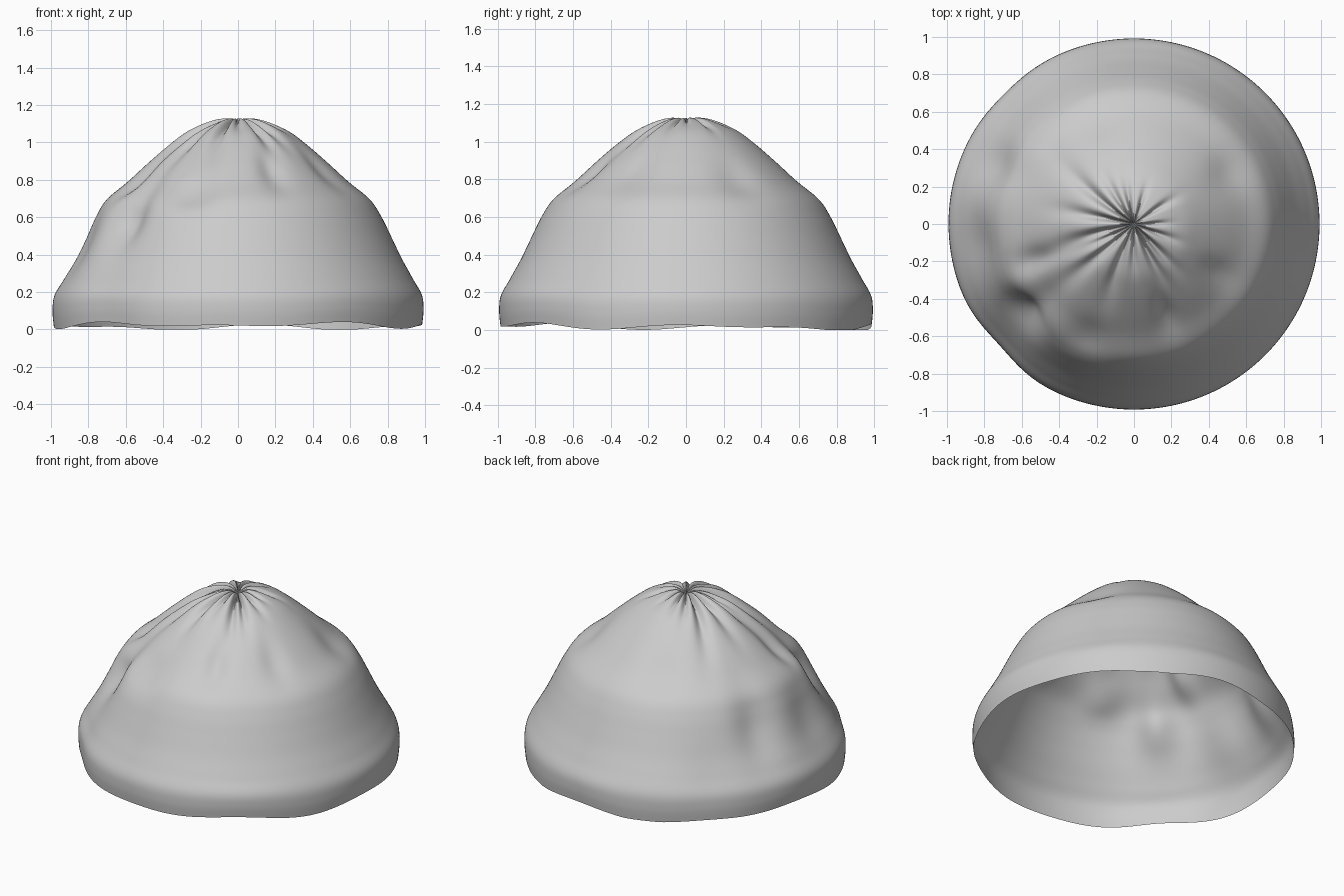
import bpy, bmesh, math
from math import sin, cos, pi, exp, radians

if "Cube" in bpy.data.objects:
    bpy.data.objects.remove(bpy.data.objects["Cube"])

# Slouchy cloth cap: (radius, height) from rim to gathered crown
PROFILE = [(.985, 0), (.992, .09), (.982, .18), (.93, .28), (.875, .38), (.822, .49),
           (.768, .6), (.705, .695), (.59, .79), (.475, .895), (.365, .99),
           (.27, 1.06), (.16, 1.11), (.075, 1.128), (.03, 1.115), (.006, 1.09)]
# Gathered pleats: angle, reach from the centre, depth
PLEATS = [(103, .28, .035), (72, .24, .03), (36, .3, .035), (2, .22, .03),
          (-22, .3, .035), (-46, .42, .045), (-66, .5, .05), (-92, .32, .03),
          (-114, .52, .05), (-137, .6, .055), (-152, .52, .04), (-169, .58, .05),
          (168, .5, .045), (147, .58, .05), (125, .36, .035)]
# Soft dents: angle, height, angular width, height width, depth
DENTS = [(-141, .6, .17, .16, .08), (-138, .15, .2, .3, .025), (-172, .45, .2, .18, .03),
         (157, .5, .17, .2, .045), (135, .25, .2, .25, .015), (-112, .72, .2, .08, .03),
         (-70, .85, .13, .1, .03), (-30, .85, .15, .1, .02), (28, .8, .2, .1, .02),
         (-160, .8, .12, .1, .03), (110, .8, .2, .1, .015)]
SEGMENTS, STEPS = 240, 6


def wrap(a):
    return (a + pi) % (2 * pi) - pi


def spline(pts, steps):
    """Catmull-Rom through the profile points."""
    out = []
    p = [pts[0]] + pts + [pts[-1]]
    for i in range(1, len(p) - 2):
        for s in range(steps):
            t = s / steps
            out.append(tuple(.5 * (2 * b + (c - a) * t + (2 * a - 5 * b + 4 * c - d) * t * t
                                   + (3 * b - a - 3 * c + d) * t ** 3)
                             for a, b, c, d in zip(*p[i - 1:i + 3])))
    return out + [pts[-1]]


def cloth_point(r, z, a, nr, nz):
    # Inward displacement along the profile normal
    push = 0
    for deg, reach, depth in PLEATS:
        bend = .12 * sin(deg * 1.7) * r / .5
        d = wrap(a - radians(deg) - bend)
        width = .085 + .035 * min(1, r / .4)
        fade = min(1, r / .06) * exp(-(r / (reach * .75)) ** 3)
        push += depth * fade * exp(-(d / width) ** 2)
    for deg, h, wa, wz, depth in DENTS:
        d = wrap(a - radians(deg))
        push += depth * exp(-(d / wa) ** 2 - ((z - h) / wz) ** 2)
    r2, z2 = r - push * nr, z - push * nz
    # Wavy lower edge, mostly lifted at the front
    wave = .017 + .01 * sin(5 * a + .6) + .008 * cos(8 * a + 1) - .008 * sin(a)
    z2 += max(0, wave) * max(0, 1 - z / .25)
    return r2 * cos(a), r2 * sin(a), z2


profile = spline(PROFILE, STEPS)
bm = bmesh.new()
rings = []
for i, (r, z) in enumerate(profile):
    r0, z0 = profile[max(0, i - 1)]
    r1, z1 = profile[min(len(profile) - 1, i + 1)]
    length = math.hypot(r1 - r0, z1 - z0)
    nr, nz = (z1 - z0) / length, (r0 - r1) / length
    if r < .09:
        nr, nz = 0, 1
    rings.append([bm.verts.new(cloth_point(r, z, 2 * pi * k / SEGMENTS, nr, nz))
                  for k in range(SEGMENTS)])

# Cloth surface and the closed gather point
for lo, hi in zip(rings, rings[1:]):
    for k in range(SEGMENTS):
        n = (k + 1) % SEGMENTS
        bm.faces.new((lo[k], lo[n], hi[n], hi[k]))
tip = bm.verts.new((0, 0, 1.085))
for k in range(SEGMENTS):
    bm.faces.new((rings[-1][k], rings[-1][(k + 1) % SEGMENTS], tip))
low = min(v.co.z for v in bm.verts)
for v in bm.verts:
    v.co.z -= low * max(0, 1 - v.co.z / .25)
for f in bm.faces:
    f.smooth = True

mesh = bpy.data.meshes.new("gathered_cap")
bm.to_mesh(mesh)
bm.free()
cap = bpy.data.objects.new("gathered_cap", mesh)
bpy.context.collection.objects.link(cap)
